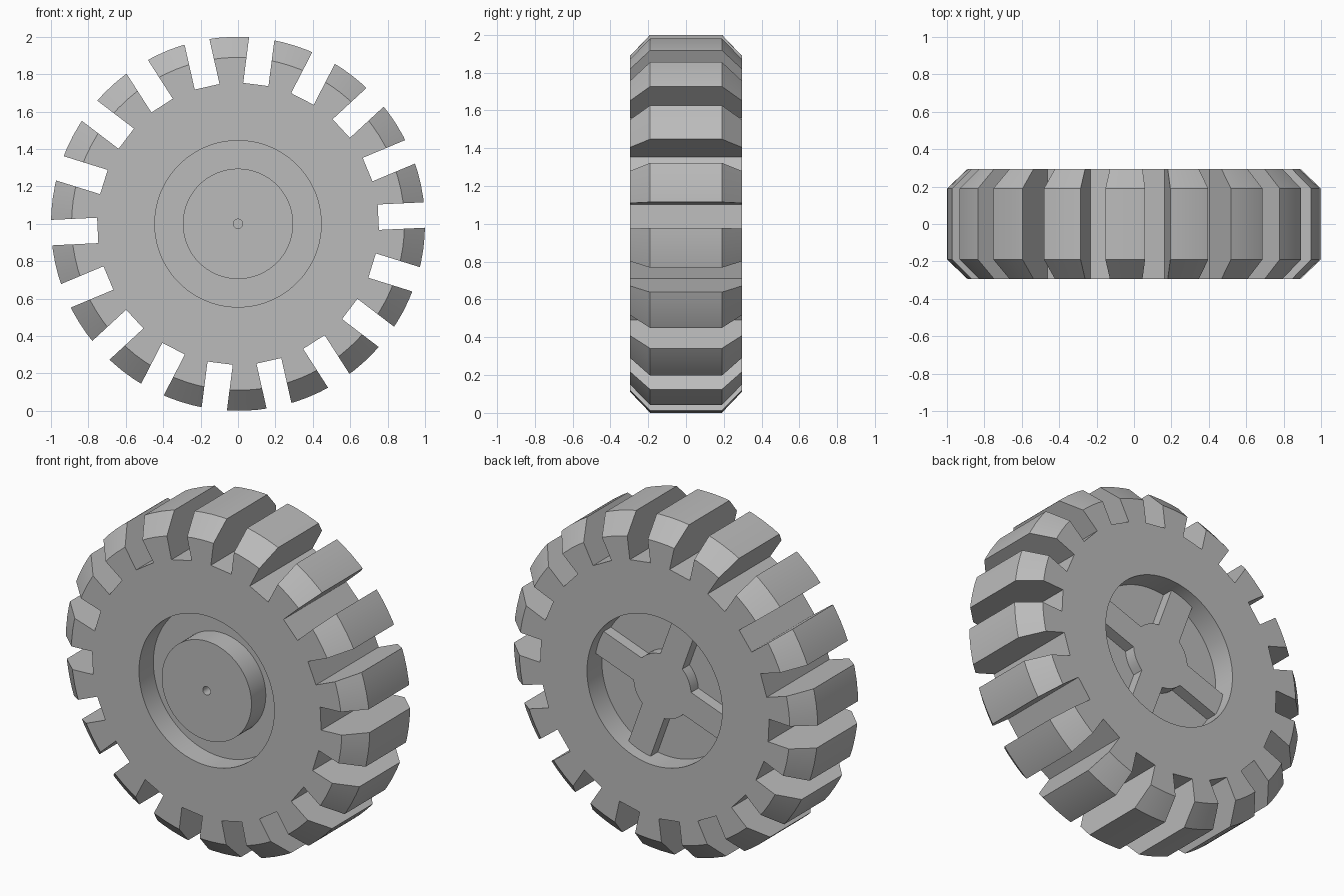
import bpy, bmesh, math
from mathutils import Matrix, Vector

if "Cube" in bpy.data.objects:
    bpy.data.objects.remove(bpy.data.objects["Cube"], do_unlink=True)

HALF = 0.295           # half the wheel thickness
CENTRE = Vector((0, 0, 1))
LUGS = 18

grey = bpy.data.materials.new("plain grey")
grey.use_nodes = True
grey.diffuse_color = (0.5, 0.5, 0.5, 1)
grey.node_tree.nodes["Principled BSDF"].inputs["Base Color"].default_value = (0.5, 0.5, 0.5, 1)


def make_object(name, bm):
    bmesh.ops.recalc_face_normals(bm, faces=bm.faces)
    mesh = bpy.data.meshes.new(name)
    bm.to_mesh(mesh)
    bm.free()
    obj = bpy.data.objects.new(name, mesh)
    obj.location = CENTRE
    mesh.materials.append(grey)
    bpy.context.collection.objects.link(obj)
    return obj


def activate(obj):
    bpy.ops.object.select_all(action='DESELECT')
    obj.select_set(True)
    bpy.context.view_layer.objects.active = obj


def smooth(obj):
    activate(obj)
    bpy.ops.object.shade_smooth_by_angle(angle=math.radians(25))


def lathe(name, profile, steps=90, closed=False):
    """Turn a (radius, y) profile around the wheel axle."""
    bm = bmesh.new()
    verts = [bm.verts.new((r, y, 0)) for r, y in profile]
    edges = [bm.edges.new(pair) for pair in zip(verts, verts[1:])]
    if closed:
        edges.append(bm.edges.new((verts[-1], verts[0])))
    bmesh.ops.spin(bm, geom=verts + edges, cent=(0, 0, 0), axis=(0, 1, 0),
                   angle=math.tau, steps=steps, use_duplicate=False)
    bmesh.ops.remove_doubles(bm, verts=bm.verts, dist=1e-4)
    return make_object(name, bm)


# Tyre ring with chamfered shoulders
tyre = lathe("tyre", [(0.445, -HALF), (0.89, -HALF), (1, -0.19), (1, 0.19),
                      (0.89, HALF), (0.445, HALF)], closed=True)

# Parallel-sided slots between the tread lugs
bm = bmesh.new()
for i in range(LUGS):
    angle = math.radians(82.7) + i * math.tau / LUGS
    place = (Matrix.Rotation(-angle, 4, 'Y') @ Matrix.Translation((0.951, 0, 0))
             @ Matrix.Diagonal((0.4, 1, 0.136, 1)))
    bmesh.ops.create_cube(bm, size=1, matrix=place)
slots = make_object("slot_cutter", bm)
slots.hide_render = True
cut = tyre.modifiers.new("slots", 'BOOLEAN')
cut.operation = 'DIFFERENCE'
cut.solver = 'EXACT'
cut.object = slots
activate(tyre)
bpy.ops.object.modifier_apply(modifier=cut.name)
bpy.data.objects.remove(slots, do_unlink=True)
smooth(tyre)

# Wheel disc: front boss with axle hole, groove around it, flat back
disc = lathe("wheel_disc", [(0, -0.24), (0.025, -0.24), (0.025, -HALF), (0.295, -HALF),
                            (0.295, -0.16), (0.46, -0.16), (0.46, 0.155), (0, 0.155)])
smooth(disc)

# Four-armed spider in the back recess
HUB, ARM, REACH = 0.19, 0.077, 0.45
start = math.asin(ARM / HUB)
quarter = [Vector((REACH, 0, -ARM)), Vector((REACH, 0, ARM))]
for i in range(6):
    a = start + (math.pi / 2 - 2 * start) * i / 5
    quarter.append(Vector((HUB * math.cos(a), 0, HUB * math.sin(a))))
bm = bmesh.new()
outline = []
for arm in range(4):
    turn = Matrix.Rotation(-math.radians(20 + 90 * arm), 4, 'Y')
    outline += [bm.verts.new(turn @ p + Vector((0, 0.15, 0))) for p in quarter]
face = bm.faces.new(outline)
raised = bmesh.ops.extrude_face_region(bm, geom=[face])
bmesh.ops.translate(bm, vec=(0, 0.073, 0),
                    verts=[g for g in raised["geom"] if isinstance(g, bmesh.types.BMVert)])
smooth(make_object("back_spider", bm))
